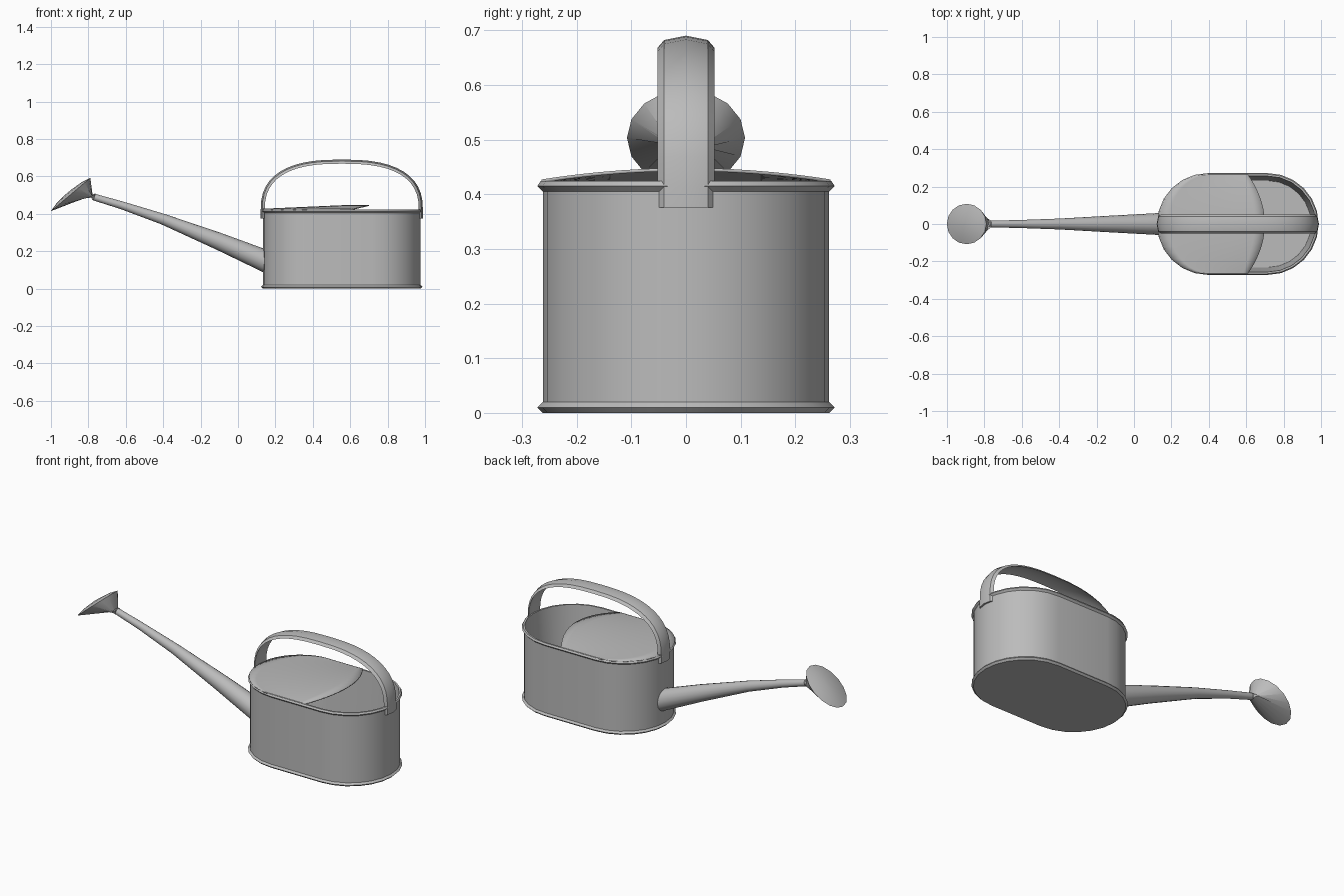
import bpy, bmesh
from math import sin, cos, pi, sqrt, radians
from mathutils import Vector

cube = bpy.data.objects.get("Cube")
if cube:
    bpy.data.objects.remove(cube)

metal = bpy.data.materials.new("grey_metal")
metal.use_nodes = True
metal.diffuse_color = (0.5, 0.5, 0.5, 1)
metal.node_tree.nodes["Principled BSDF"].inputs["Base Color"].default_value = (0.5, 0.5, 0.5, 1)

CX, HALF = 0.555, 0.16   # body centre and half length of its straight sides


def loft(name, rings, closed=True, caps=True, angle=35):
    """Skin a list of equal-length point rings."""
    bm = bmesh.new()
    rows = [[bm.verts.new(p) for p in ring] for ring in rings]
    count = len(rows[0])
    for a, b in zip(rows, rows[1:]):
        for i in range(count if closed else count - 1):
            j = (i + 1) % count
            bm.faces.new((a[i], a[j], b[j], b[i]))
    if caps:
        bm.faces.new(rows[0][::-1])
        bm.faces.new(rows[-1])
    bmesh.ops.recalc_face_normals(bm, faces=bm.faces)
    mesh = bpy.data.meshes.new(name)
    bm.to_mesh(mesh)
    bm.free()
    obj = bpy.data.objects.new(name, mesh)
    bpy.context.collection.objects.link(obj)
    mesh.materials.append(metal)
    bpy.ops.object.select_all(action='DESELECT')
    obj.select_set(True)
    bpy.context.view_layer.objects.active = obj
    bpy.ops.object.shade_smooth_by_angle(angle=radians(angle))
    return obj


def oval(r, z, steps=12):
    """Straight-sided oval with round ends."""
    ring = []
    for side, start in ((1, -pi / 2), (-1, pi / 2)):
        for i in range(steps + 1):
            a = start + pi * i / steps
            ring.append((CX + side * HALF + r * cos(a), r * sin(a), z))
    return ring


# Body: outer wall with two beaded rims, tapering inner wall and floor
profile = [(0.262, 0), (0.272, 0.01), (0.262, 0.02), (0.262, 0.405),
           (0.272, 0.415), (0.266, 0.424), (0.256, 0.424), (0.232, 0.02)]
loft("body", [oval(r, z) for r, z in profile])

# Lid: thin sheet rising towards its curved free edge
rows = []
for i in range(21):
    y = 0.264 * sin(pi * (i / 20 - 0.5))
    bulge = 1 - (y / 0.264) ** 2
    left = CX - HALF - sqrt(max(0, 0.266 ** 2 - y * y))
    front = 0.61 + 0.09 * bulge
    rows.append([(left + (front - left) * t, y, 0.424 + 0.021 * bulge * min(1, 1.2 * t))
                 for t in (k / 10 for k in range(11))])
lid = loft("lid", rows, closed=False, caps=False)
sheet = lid.modifiers.new("thickness", 'SOLIDIFY')
sheet.thickness = 0.006
sheet.offset = 0

# Handle: arched strap with a curved cross-section, ends lapping over the rim
strap = [(-0.052, -0.013), (-0.04, 0.001), (0, 0.009), (0.04, 0.001),
         (0.052, -0.013), (0.035, -0.007), (0, -0.002), (-0.035, -0.007)]
path = [Vector((CX - 0.425, 0, 0.376))]
for i in range(25):
    a = pi * (1 - i / 24)
    c, s = cos(a), max(0, sin(a))
    power = 2 / 2.6
    x = abs(c) ** power * (1 if c > 0 else -1)
    path.append(Vector((CX + 0.425 * x, 0, 0.412 + 0.269 * s ** power)))
path.append(Vector((CX + 0.425, 0, 0.376)))
rings = []
for i, p in enumerate(path):
    d = (path[min(i + 1, len(path) - 1)] - path[max(i - 1, 0)]).normalized()
    normal = Vector((-d.z, 0, d.x))
    rings.append([p + normal * n + Vector((0, y, 0)) for y, n in strap])
loft("handle", rings)


def ring_at(centre, axis, r, steps=16):
    """Circle around a point, square to an axis in the middle plane."""
    up = Vector((-axis.z, 0, axis.x)).normalized()
    return [centre + up * (r * cos(2 * pi * k / steps)) + Vector((0, r * sin(2 * pi * k / steps), 0))
            for k in range(steps)]


# Spout: tapering, gently bent tube
spout = [(0.16, 0.142, 0.06), (-0.1, 0.252, 0.046), (-0.4, 0.371, 0.029),
         (-0.62, 0.445, 0.021), (-0.775, 0.491, 0.018)]
points = [Vector((x, 0, z)) for x, z, r in spout]
rings = []
for i, p in enumerate(points):
    axis = points[max(i - 1, 0)] - points[min(i + 1, len(points) - 1)]
    rings.append(ring_at(p, axis, spout[i][2]))
loft("spout", rings)

# Rose: flared cone ending in a tilted oval face with a slight dome
along = Vector((0.765, 0, 0.644))
out = Vector((-0.644, 0, 0.765))
centre = Vector((-0.895, 0, 0.503))


def face_ring(scale, lift):
    return [centre + out * lift + along * (-0.138 * scale * cos(2 * pi * k / 16))
            + Vector((0, 0.108 * scale * sin(2 * pi * k / 16), 0)) for k in range(16)]


neck_axis = Vector((0.95, 0, -0.3))
neck = ring_at(Vector((-0.768, 0, 0.489)), neck_axis, 0.02)
rim = face_ring(1, 0)
# Turn the neck ring so that its points line up with the rim
best = min(range(16), key=lambda s: sum((neck[(k + s) % 16] - rim[k] + centre - Vector((-0.768, 0, 0.489))).length
                                        for k in range(16)))
neck = [neck[(k + best) % 16] for k in range(16)]
if neck[4].y < 0:
    neck = [Vector((p.x, -p.y, p.z)) for p in neck]
loft("rose", [neck, rim, face_ring(0.65, 0.012), face_ring(0.15, 0.018)])
